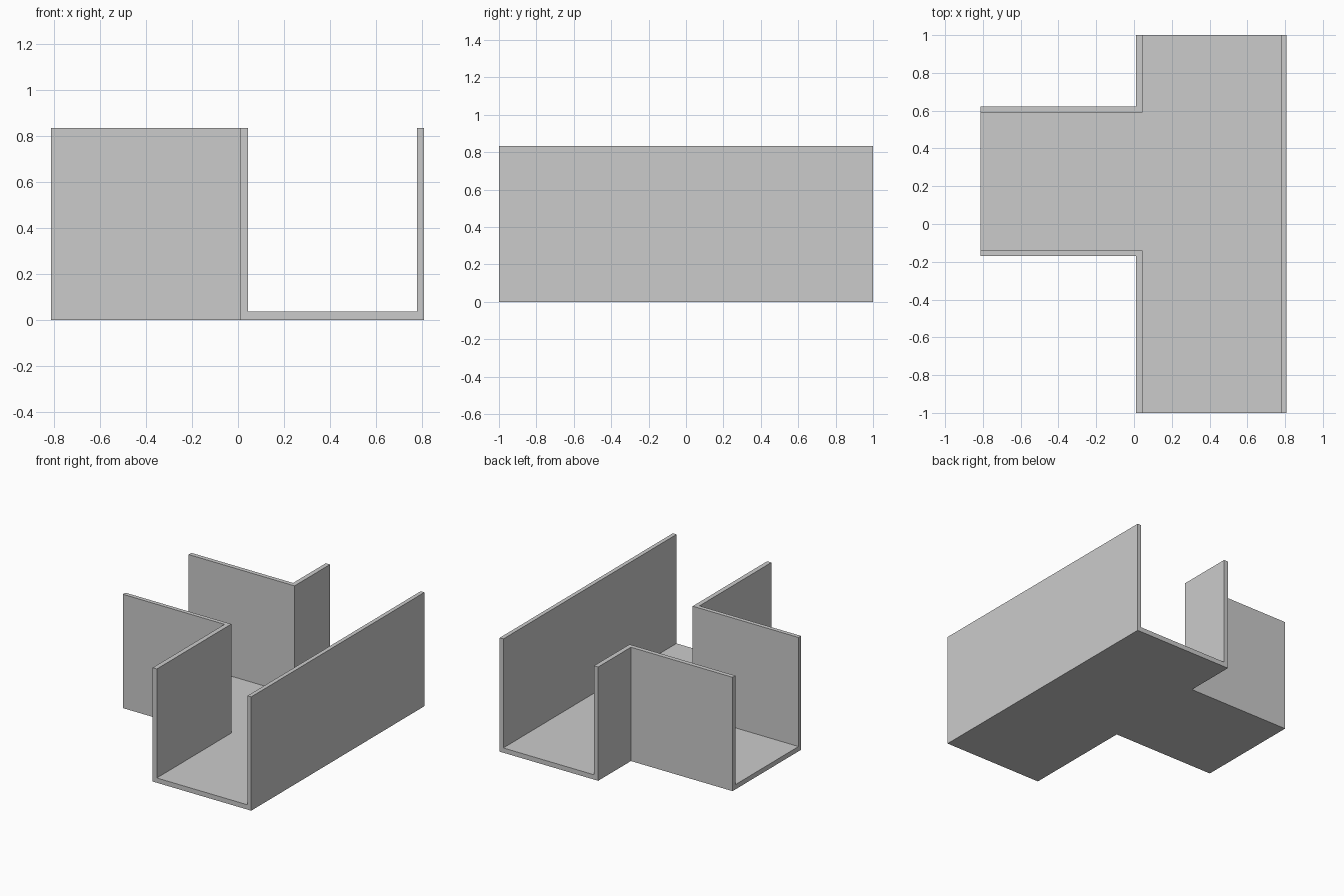
import bpy, bmesh

if "Cube" in bpy.data.objects:
    bpy.data.objects.remove(bpy.data.objects["Cube"])


def t_prism(name, left, bar_left, bar_right, stem_lo, stem_hi, end, z0, z1):
    """Extruded T-shaped outline."""
    pts = [(bar_left, -end), (bar_right, -end), (bar_right, end), (bar_left, end),
           (bar_left, stem_hi), (left, stem_hi), (left, stem_lo), (bar_left, stem_lo)]
    bm = bmesh.new()
    base = bm.faces.new([bm.verts.new((x, y, z0)) for x, y in pts])
    ext = bmesh.ops.extrude_face_region(bm, geom=[base])
    top = [g for g in ext["geom"] if isinstance(g, bmesh.types.BMVert)]
    bmesh.ops.translate(bm, verts=top, vec=(0, 0, z1 - z0))
    bmesh.ops.recalc_face_normals(bm, faces=bm.faces)
    mesh = bpy.data.meshes.new(name)
    bm.to_mesh(mesh)
    bm.free()
    obj = bpy.data.objects.new(name, mesh)
    bpy.context.collection.objects.link(obj)
    return obj


# Solid T-shaped block
channel = t_prism("junction_channel", -0.812, 0.01, 0.807, -0.17, 0.622, 1.0, 0.0, 0.832)

# Hollow interior, open at the top and at all three ends
cutter = t_prism("channel_hollow", -1.2, 0.044, 0.777, -0.14, 0.59, 1.3, 0.035, 1.2)
cutter.hide_render = True

mod = channel.modifiers.new("hollow", "BOOLEAN")
mod.operation = "DIFFERENCE"
mod.solver = "EXACT"
mod.object = cutter

# Bake the cut and drop the helper
bpy.context.view_layer.objects.active = channel
channel.select_set(True)
bpy.ops.object.modifier_apply(modifier=mod.name)
bpy.data.objects.remove(cutter)
